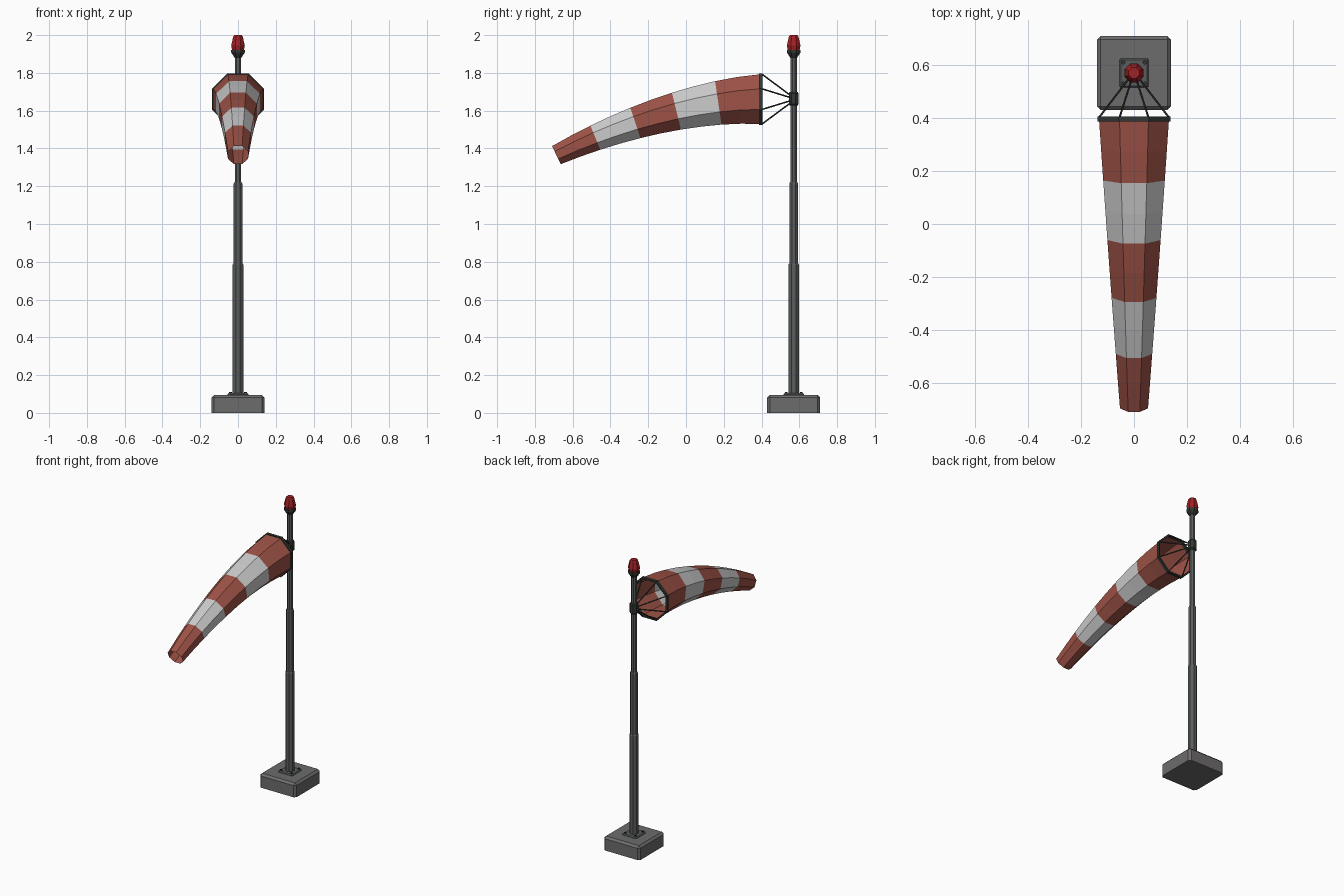
import bpy, bmesh, math
from mathutils import Vector

if "Cube" in bpy.data.objects:
    bpy.data.objects.remove(bpy.data.objects["Cube"])

POLE_Y = 0.57
OCT = 1 / math.cos(math.pi / 8)      # flat radius -> corner radius


def material(name, rgb):
    m = bpy.data.materials.new(name)
    m.diffuse_color = (*rgb, 1)
    m.use_nodes = True
    m.node_tree.nodes["Principled BSDF"].inputs["Base Color"].default_value = m.diffuse_color
    return m


RED = material("faded red cloth", (0.34, 0.085, 0.062))
WHITE = material("off white cloth", (0.60, 0.60, 0.60))
CONCRETE = material("concrete grey", (0.155, 0.15, 0.15))
STEEL = material("steel grey", (0.105, 0.11, 0.11))
DARK = material("dark metal", (0.032, 0.04, 0.034))
LAMP = material("lamp red", (0.36, 0.015, 0.018))


def finish(name, bm, *mats):
    bmesh.ops.recalc_face_normals(bm, faces=bm.faces)
    mesh = bpy.data.meshes.new(name)
    bm.to_mesh(mesh)
    bm.free()
    for m in mats:
        mesh.materials.append(m)
    ob = bpy.data.objects.new(name, mesh)
    bpy.context.collection.objects.link(ob)
    return ob


def octagon(r, place):
    """Eight corner points, flats facing the axes, r measured to the flats."""
    return [place(r * OCT * math.cos(a), r * OCT * math.sin(a))
            for a in ((k + 0.5) * math.pi / 4 for k in range(8))]


def loft(bm, rings, caps=False, loop=False):
    vs = [[bm.verts.new(p) for p in ring] for ring in rings]
    n = len(vs[0])
    pairs = list(zip(vs, vs[1:])) + ([(vs[-1], vs[0])] if loop else [])
    for i, (a, b) in enumerate(pairs):
        for k in range(n):
            f = bm.faces.new((a[k], a[(k + 1) % n], b[(k + 1) % n], b[k]))
            f.material_index = (i // 2) % 2 if not (caps or loop) else 0
    if caps:
        bm.faces.new(vs[0])
        bm.faces.new(vs[-1])


def turned(name, profile, mat):
    """Octagonal turned part on the pole axis from (radius, z) pairs."""
    bm = bmesh.new()
    loft(bm, [octagon(r, lambda u, v: (u, POLE_Y + v, z)) for r, z in profile], caps=True)
    return finish(name, bm, mat)


def block(name, half, z0, z1, bevel, mat):
    """Square block with chamfered sides and top, sharp at the bottom."""
    bm = bmesh.new()
    bmesh.ops.create_cube(bm, size=1)
    for v in bm.verts:
        v.co = (v.co.x * 2 * half, POLE_Y + v.co.y * 2 * half, z0 if v.co.z < 0 else z1)
    edges = [e for e in bm.edges if any(v.co.z > (z0 + z1) / 2 for v in e.verts)]
    bmesh.ops.bevel(bm, geom=edges, offset=bevel, segments=1, affect='EDGES')
    return finish(name, bm, mat)


# Footing and bolted flange
block("concrete_footing", 0.14, 0, 0.095, 0.014, CONCRETE)
block("base_flange", 0.055, 0.093, 0.104, 0.006, STEEL)
bm = bmesh.new()
for sx in (-1, 1):
    for sy in (-1, 1):
        loft(bm, [octagon(0.007, lambda u, v: (sx * 0.04 + u, POLE_Y + sy * 0.04 + v, z))
                  for z in (0.102, 0.111)], caps=True)
finish("flange_bolts", bm, DARK)

# Telescoping pole
turned("pole_lower", [(0.028, 0.1), (0.028, 0.785), (0.024, 0.792)], STEEL)
turned("pole_middle", [(0.0225, 0.78), (0.0225, 1.215), (0.019, 1.222)], STEEL)
turned("pole_upper", [(0.0165, 1.21), (0.0165, 1.89)], STEEL)

# Warning light
turned("lamp_holder", [(0.018, 1.88), (0.036, 1.908), (0.036, 1.922)], DARK)
turned("lamp", [(0.031, 1.92), (0.036, 1.945), (0.026, 1.99), (0.02, 2.0)], LAMP)

# Swivel collar
turned("swivel_collar", [(0.021, 1.627), (0.026, 1.634), (0.026, 1.692), (0.021, 1.699)], DARK)

# Mouth ring of the sock
RING_Y, RING_Z = 0.396, 1.661
bm = bmesh.new()
loft(bm, [octagon(r, lambda u, v: (u, y, RING_Z + v))
          for r, y in ((0.137, 0.387), (0.137, 0.406), (0.126, 0.406), (0.126, 0.387))],
     loop=True)
finish("mouth_ring", bm, DARK)

# Spokes from the collar to the ring corners
bm = bmesh.new()
for p in octagon(0.132, lambda u, v: Vector((u, RING_Y + 0.006, RING_Z + v))):
    start = Vector((p.x * 0.14, POLE_Y - 0.02, RING_Z + (p.z - RING_Z) * 0.17))
    d = (p - start).normalized()
    s = d.cross(Vector((1, 0, 0))).normalized()
    t = d.cross(s)
    loft(bm, [[c + 0.004 * (math.cos(a) * s + math.sin(a) * t)
               for a in (k * math.pi / 3 for k in range(6))] for c in (start, p)], caps=True)
finish("ring_spokes", bm, DARK)

# Drooping striped sock: two segments per stripe, open at both ends
SEGS, LENGTH, DROOP = 10, 1.13, math.radians(26)
bm = bmesh.new()
rings, y, z = [], RING_Y, RING_Z
for i in range(SEGS + 1):
    t = i / SEGS
    a = DROOP * t ** 0.7
    r = 0.132 + (0.053 - 0.132) * t
    rings.append(octagon(r, lambda u, v: (u, y - v * math.sin(a), z + v * math.cos(a))))
    mid = DROOP * (t + 0.5 / SEGS) ** 0.7
    y -= LENGTH / SEGS * math.cos(mid)
    z -= LENGTH / SEGS * math.sin(mid)
loft(bm, rings)
finish("wind_sock", bm, RED, WHITE)
